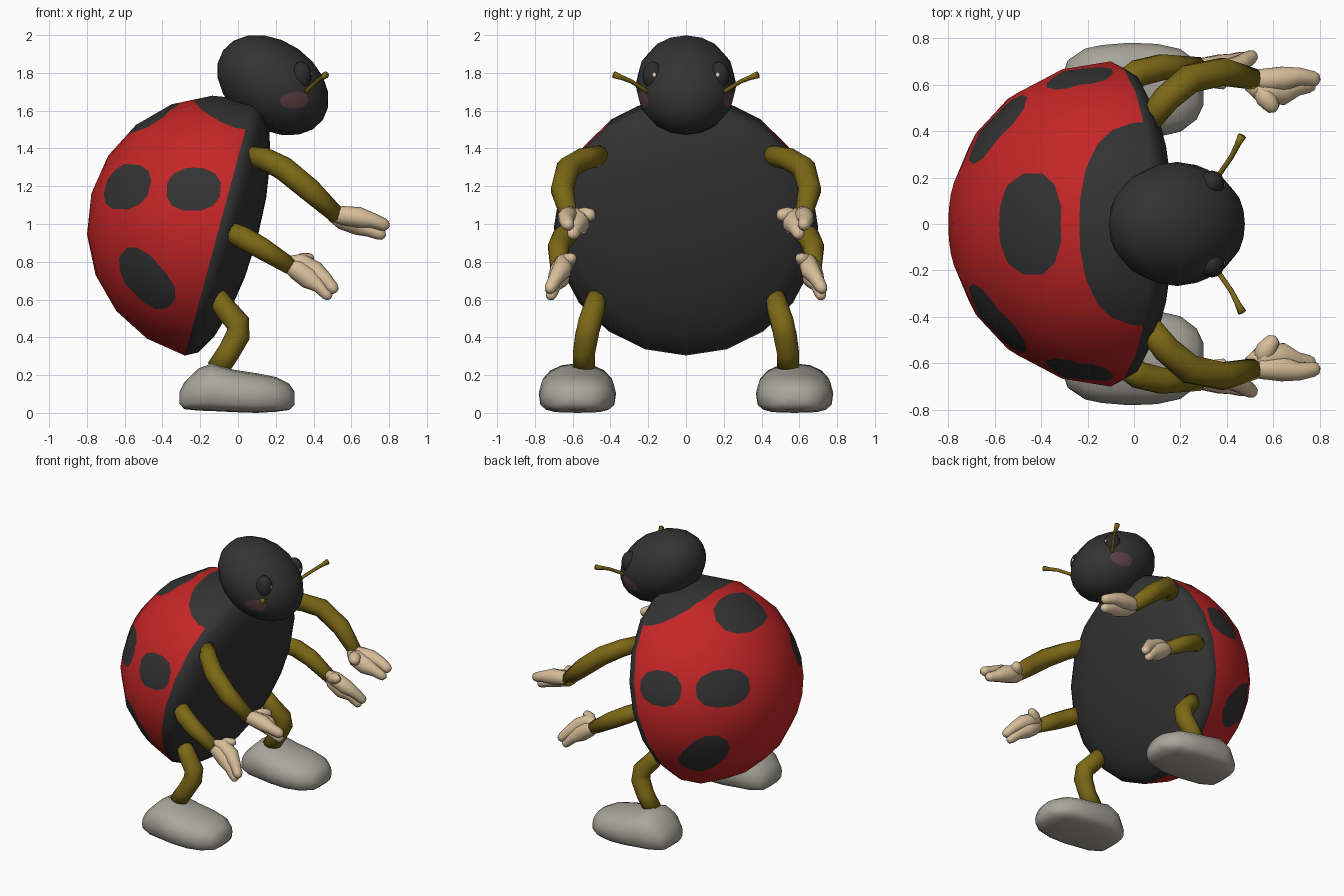
import bpy, bmesh, math
from mathutils import Vector as V

if "Cube" in bpy.data.objects:
    bpy.data.objects.remove(bpy.data.objects["Cube"])


def material(name, rgb):
    m = bpy.data.materials.new(name)
    m.diffuse_color = (*rgb, 1)
    m.use_nodes = True
    m.node_tree.nodes["Principled BSDF"].inputs["Base Color"].default_value = m.diffuse_color
    return m


BLACK = material("soft black", (0.033, 0.033, 0.034))
RED = material("shell red", (0.56, 0.019, 0.02))
OLIVE = material("olive", (0.20, 0.138, 0.008))
TAN = material("hand tan", (0.68, 0.51, 0.32))
GREY = material("shoe grey", (0.40, 0.38, 0.33))
BLUSH = material("blush", (0.105, 0.05, 0.06))
EYE = material("eye black", (0.026, 0.026, 0.028))
GLINT = material("eye glint", (0.8, 0.6, 0.45))


def finish(bm, name, mats, loc=(0, 0, 0)):
    bmesh.ops.recalc_face_normals(bm, faces=bm.faces)
    me = bpy.data.meshes.new(name)
    for f in bm.faces:
        f.smooth = True
    bm.to_mesh(me)
    bm.free()
    for m in mats:
        me.materials.append(m)
    ob = bpy.data.objects.new(name, me)
    ob.location = loc
    bpy.context.collection.objects.link(ob)
    return ob


def cut_spot(bm, p, u, v, index, sides=12):
    """Cut a rounded patch centred on direction p with half axes u, v."""
    def power(a):
        return math.copysign(abs(a) ** 0.85, a)
    rim = []
    for i in range(sides):
        t = math.tau * (i + 0.5) / sides
        rim.append(p + u * power(math.cos(t)) + v * power(math.sin(t)))
    planes = []
    for i in range(sides):
        n = rim[i].cross(rim[(i + 1) % sides]).normalized()
        planes.append(n if n.dot(p) > 0 else -n)
    limit = math.atan(max(u.length, v.length) / p.length) + 0.35

    def near():
        return [f for f in bm.faces if f.calc_center_median().angle(p) < limit]
    for n in planes:
        fs = near()
        geom = list({e for f in fs for e in f.edges} | {w for f in fs for w in f.verts}) + fs
        bmesh.ops.bisect_plane(bm, geom=geom, dist=1e-5, plane_co=(0, 0, 0), plane_no=n)
    for f in near():
        c = f.calc_center_median()
        if all(n.dot(c) > 0 for n in planes):
            f.material_index = index


def ellipsoid(name, centre, ax, ay, az, mats, segs=16, rings=10, front=1.0, rule=None, spots=()):
    """Ball with half axes ax, ay, az; the +az half is scaled by front."""
    bm = bmesh.new()
    bmesh.ops.create_uvsphere(bm, u_segments=segs, v_segments=rings, radius=1)
    for w in bm.verts:
        a, b, c = w.co
        w.co = ax * a + ay * b + az * (c * (front if c > 0 else 1))
    if rule:
        for f in bm.faces:
            f.material_index = rule(f.calc_center_median())
    for s in spots:
        cut_spot(bm, *s)
    ob = finish(bm, name, mats, centre)
    # true ellipsoid normals, so the cut facets still shade smoothly
    normals = []
    for w in ob.data.vertices:
        n = V((0, 0, 0))
        for axis in (ax, ay, az):
            k = axis.length
            if axis is az and w.co.dot(az) > 1e-5:
                k *= front
            d = axis.normalized()
            n += d * (w.co.dot(d) / k ** 2)
        normals.append(n.normalized())
    ob.data.normals_split_custom_set_from_vertices(normals)
    return ob


def loft(bm, rings):
    rows = [[bm.verts.new(p) for p in r] for r in rings]
    n = len(rows[0])
    for a, b in zip(rows, rows[1:]):
        for i in range(n):
            bm.faces.new((a[i], a[(i + 1) % n], b[(i + 1) % n], b[i]))
    bm.faces.new(rows[0])
    bm.faces.new(rows[-1])


def tube(bm, path, radii, side, n=10, tip=False):
    pts = [V(p) for p in path]
    rad = list(radii)
    if tip:  # rounded end
        d = (pts[-1] - pts[-2]).normalized() * rad[-1]
        end, r = pts[-1], rad[-1]
        pts[-1] = end - d
        pts += [end - d * 0.3, end]
        rad += [r * 0.75, r * 0.2]
    rings = []
    for i, p in enumerate(pts):
        t = (pts[min(i + 1, len(pts) - 1)] - pts[max(i - 1, 0)]).normalized()
        a = t.cross(V((0, 1, 0))).normalized()
        b = t.cross(a)
        ring = []
        for k in range(n):
            ang = math.tau * k / n
            q = p + (a * math.cos(ang) + b * math.sin(ang)) * rad[i]
            ring.append((q.x, q.y * side, q.z))
        rings.append(ring)
    loft(bm, rings)


# Body: round shell behind, shallow belly in front, leaning forward
Y = V((0, 1, 0))
UP = V((0.26, 0, 0.966))
FWD = V((0.966, 0, -0.26))
spots = [(UP * 0.7, FWD * 0.35, Y * 0.575, 0, 20)]                     # collar
top = V((-0.36, 0, 0.6))
spots.append((top, Y * 0.24, top.cross(Y).normalized() * 0.165, 0))     # top spot
for s in (-1, 1):
    for p, along, hu, hv in (((-0.14, 0.65, 0.21), (1, 0.2, 0), 0.155, 0.125),
                             ((-0.50, 0.42, 0.22), (0.22, 0.30, 0), 0.195, 0.13),
                             ((-0.40, 0.50, -0.28), (0.28, 0.056, -0.30), 0.205, 0.145)):
        p = V((p[0], p[1] * s, p[2]))
        a = V((along[0], along[1] * s, along[2]))
        u = (a - p * (a.dot(p) / p.length_squared)).normalized()
        spots.append((p, u * hu, p.cross(u).normalized() * hv, 0))
ellipsoid("body", (-0.1, 0, 0.98), Y * 0.7, UP * 0.7, FWD * 0.7, [BLACK, RED],
          20, 10, 0.3, lambda c: 0 if c.dot(FWD) > 0 else 1, spots)

# Head with cheek patches
LONG = V((math.cos(math.radians(35)), 0, -math.sin(math.radians(35))))
ACROSS = V((-LONG.z, 0, LONG.x))
cheeks = []
for s in (-1, 1):
    p = V((0.10, 0.205 * s, -0.07))
    u = (V((1, 0, 0)) - p * (p.x / p.length_squared)).normalized()
    cheeks.append((p, u * 0.07, p.cross(u).normalized() * 0.04, 1))
ellipsoid("head", (0.185, 0, 1.735), Y * 0.267, ACROSS * 0.234, LONG * 0.322,
          [BLACK, BLUSH], 16, 10, spots=cheeks)

X, Z = V((1, 0, 0)), V((0, 0, 1))
for s, label in ((-1, "right"), (1, "left")):
    # Eyes
    ellipsoid(label + "_eye", (0.335, 0.175 * s, 1.785), X * 0.055, Y * 0.055, Z * 0.075, [EYE], 14, 8)
    ellipsoid(label + "_eye_glint", (0.388, 0.168 * s, 1.79), X * 0.004, Y * 0.011, Z * 0.013, [GLINT], 8, 6)

    # Antennae
    bm = bmesh.new()
    tube(bm, [(0.34, 0.17, 1.675), (0.375, 0.225, 1.715), (0.42, 0.29, 1.755),
              (0.445, 0.34, 1.775), (0.465, 0.38, 1.79)],
         [0.012, 0.011, 0.011, 0.013, 0.019], s, 8)
    finish(bm, label + "_antenna", [OLIVE])

    # Arms and legs
    limbs = {
        "upper_arm": ([(0.06, 0.44, 1.365), (0.14, 0.54, 1.345), (0.24, 0.625, 1.295),
                       (0.38, 0.655, 1.18), (0.53, 0.62, 1.04)], [0.055, 0.06, 0.064, 0.062, 0.045]),
        "lower_arm": ([(-0.05, 0.60, 0.965), (0.02, 0.65, 0.93), (0.12, 0.675, 0.875),
                       (0.28, 0.675, 0.775)], [0.055, 0.06, 0.058, 0.045]),
        "leg": ([(-0.12, 0.47, 0.63), (-0.07, 0.485, 0.555), (0.0, 0.51, 0.475), (0.0, 0.525, 0.41),
                 (-0.05, 0.54, 0.32), (-0.11, 0.54, 0.23)], [0.05, 0.06, 0.064, 0.064, 0.06, 0.06]),
    }
    for part, (path, radii) in limbs.items():
        bm = bmesh.new()
        tube(bm, path, radii, s)
        finish(bm, label + "_" + part, [OLIVE])

    # Mitten hands: two fingers and a thumb growing out of the palm
    bm = bmesh.new()
    tube(bm, [(0.49, 0.605, 1.045), (0.55, 0.58, 1.03), (0.64, 0.57, 1.0), (0.70, 0.59, 0.97), (0.78, 0.60, 0.935)],
         [0.03, 0.058, 0.06, 0.04, 0.033], s, 10, True)
    tube(bm, [(0.49, 0.63, 1.05), (0.55, 0.62, 1.045), (0.64, 0.625, 1.035), (0.71, 0.635, 1.02), (0.80, 0.62, 0.985)],
         [0.03, 0.05, 0.055, 0.04, 0.034], s, 10, True)
    tube(bm, [(0.54, 0.59, 1.04), (0.57, 0.54, 1.045), (0.61, 0.485, 1.05)],
         [0.04, 0.045, 0.038], s, 10, True)
    finish(bm, label + "_upper_hand", [TAN])
    bm = bmesh.new()
    tube(bm, [(0.25, 0.68, 0.79), (0.31, 0.665, 0.76), (0.38, 0.675, 0.71), (0.43, 0.70, 0.67), (0.49, 0.72, 0.605)],
         [0.03, 0.055, 0.058, 0.036, 0.03], s, 10, True)
    tube(bm, [(0.26, 0.67, 0.80), (0.33, 0.645, 0.795), (0.41, 0.66, 0.75), (0.46, 0.69, 0.71), (0.52, 0.73, 0.64)],
         [0.03, 0.05, 0.052, 0.038, 0.032], s, 10, True)
    tube(bm, [(0.30, 0.66, 0.78), (0.35, 0.62, 0.81), (0.40, 0.595, 0.825)],
         [0.04, 0.04, 0.03], s, 10, True)
    finish(bm, label + "_lower_hand", [TAN])

    # Shoes: sections along x as (x, half width, bottom, top)
    sections = [(-0.31, 0.06, 0.05, 0.11), (-0.285, 0.13, 0.02, 0.16), (-0.21, 0.18, 0.012, 0.235),
                (-0.14, 0.195, 0.01, 0.262), (-0.02, 0.205, 0.004, 0.228), (0.1, 0.2, 0.0, 0.21),
                (0.2, 0.178, 0.006, 0.19), (0.27, 0.125, 0.015, 0.155), (0.3, 0.06, 0.045, 0.11)]
    rings = []
    for x, hw, lo, hi in sections:
        ring = []
        for k in range(16):
            c, d = math.cos(math.tau * k / 16), math.sin(math.tau * k / 16)
            e = 0.55 if d < 0 else 0.9  # flatter sole, rounder top
            y = hw * math.copysign(abs(c) ** e, c)
            mid = lo + (hi - lo) * 0.45
            z = mid + math.copysign(abs(d) ** e, d) * ((hi - mid) if d > 0 else (mid - lo))
            ring.append((x, (0.575 + y) * s, z))
        rings.append(ring)
    bm = bmesh.new()
    loft(bm, rings)
    finish(bm, label + "_shoe", [GREY])
